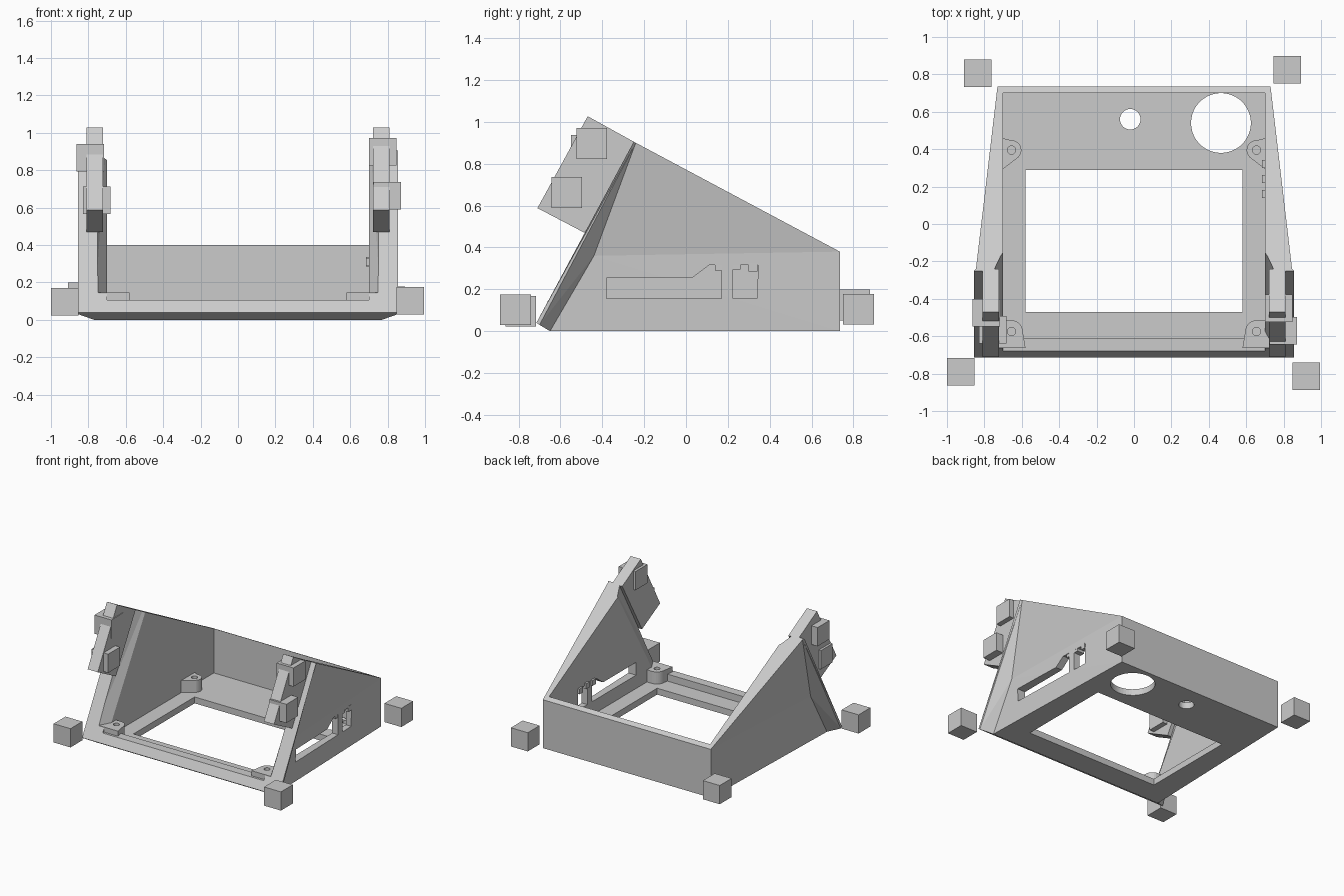
import bpy, bmesh, math
from mathutils import Vector, Matrix

if "Cube" in bpy.data.objects:
    bpy.data.objects.remove(bpy.data.objects["Cube"])

grey = bpy.data.materials.new("light grey")
grey.diffuse_color = (0.6, 0.6, 0.6, 1)
grey.use_nodes = True
grey.node_tree.nodes["Principled BSDF"].inputs["Base Color"].default_value = grey.diffuse_color

def finish(name, bm, cutter=False):
    bmesh.ops.recalc_face_normals(bm, faces=bm.faces)
    me = bpy.data.meshes.new(name)
    bm.to_mesh(me)
    bm.free()
    me.materials.append(grey)
    ob = bpy.data.objects.new(name, me)
    bpy.context.collection.objects.link(ob)
    ob.hide_render = cutter
    ob.hide_viewport = cutter
    return ob

def box(name, lo, hi, cutter=False):
    bm = bmesh.new()
    lo, hi = Vector(lo), Vector(hi)
    m = Matrix.Translation((lo + hi) / 2) @ Matrix.Diagonal((*(hi - lo), 1))
    bmesh.ops.create_cube(bm, size=1, matrix=m)
    return finish(name, bm, cutter)

def cube(name, c, s=0.147):
    return box(name, [v - s / 2 for v in c], [v + s / 2 for v in c])

def prism(name, pts, axis, a, b, cutter=False):
    """Extrude a 2D outline along x (outline in y,z) or z (outline in x,y)."""
    bm = bmesh.new()
    vs = [bm.verts.new((a, *p) if axis == 'x' else (*p, a)) for p in pts]
    f = bm.faces.new(vs)
    ext = bmesh.ops.extrude_face_region(bm, geom=[f])
    d = Vector((b - a, 0, 0)) if axis == 'x' else Vector((0, 0, b - a))
    bmesh.ops.translate(bm, vec=d, verts=[g for g in ext["geom"] if isinstance(g, bmesh.types.BMVert)])
    return finish(name, bm, cutter)

def circle(x, y, r, n=48):
    return [(x + r * math.cos(2 * math.pi * i / n), y + r * math.sin(2 * math.pi * i / n)) for i in range(n)]

def cut(ob, *cutters):
    for c in cutters:
        m = ob.modifiers.new("cut", 'BOOLEAN')
        m.operation, m.object, m.solver = 'DIFFERENCE', c, 'EXACT'

# Housing: solid wedge with side walls flaring out to a sloped front plate
half = [(0.73, 0.735, 0), (0.73, 0.735, 0.38), (0.845, -0.24, 0.90), (0.775, -0.44, 0.36),
        (0.77, -0.65, 0), (0.855, -0.70, 0.03), (0.855, -0.715, 0.04), (0.855, -0.25, 0.905)]
bm = bmesh.new()
R = [bm.verts.new(p) for p in half]
L = [bm.verts.new((-x, y, z)) for x, y, z in half]
for side in (R, L):
    for ids in ((0, 4, 3), (0, 3, 1), (1, 3, 2), (2, 3, 5), (3, 4, 5), (2, 5, 6), (2, 6, 7)):
        bm.faces.new([side[i] for i in ids])
for a, b in ((0, 4), (4, 5), (5, 6), (6, 7), (7, 2), (2, 1), (1, 0)):
    bm.faces.new((R[a], R[b], L[b], L[a]))
housing = finish("housing", bm)

# Hollow interior, front opening and its splayed sides
inner = box("interior_cutter", (-0.70, -0.61, 0.05), (0.70, 0.70, 2), True)
front = box("front_opening_cutter", (-0.70, -1.2, 0.105), (0.70, -0.3, 2), True)
bm = bmesh.new()
for s in (-1, 1):
    for x, y, z in ((0.76, -0.685, 0.14), (0.76, -0.16, 1.12), (0.70, -0.575, 0.14),
                    (0.70, -0.03, 1.06)):
        bm.verts.new((s * x, y, z))
bmesh.ops.convex_hull(bm, input=bm.verts)
splay = finish("splay_cutter", bm, True)

# Floor window, round floor holes and right wall slots
window = box("window_cutter", (-0.58, -0.47, -1), (0.58, 0.29, 0.3), True)
small = prism("small_hole_cutter", circle(-0.02, 0.56, 0.055), 'z', -1, 0.3, True)
large = prism("large_hole_cutter", circle(0.465, 0.54, 0.16), 'z', -1, 0.3, True)
slot = prism("long_slot_cutter", [(-0.38, 0.155), (0.17, 0.155), (0.17, 0.315), (0.11, 0.315),
                                  (0.03, 0.255), (-0.38, 0.255)], 'x', 0.6, 1.0, True)
slot2 = prism("short_slot_cutter", [(0.225, 0.155), (0.34, 0.155), (0.345, 0.315), (0.225, 0.315)],
              'x', 0.6, 1.0, True)
cut(housing, inner, front, splay, window, small, large, slot, slot2)

# Small blocks at the slot corners
for i, (y, z) in enumerate(((0.16, 0.31), (0.24, 0.315), (0.32, 0.305))):
    box(f"slot_block_{i}", (0.685, y - 0.021, z - 0.021), (0.748, y + 0.021, z + 0.021))

for s, side in ((-1, "left"), (1, "right")):
    # Screw bosses: rounded tabs joined to the side walls
    arc = [(0.655 + 0.053 * math.cos(t), 0.395 + 0.053 * math.sin(t))
           for t in [math.radians(90 + 15 * i) for i in range(10)]]
    rear = [(0.705, 0.46), (0.66, 0.448)] + arc[1:] + [(0.705, 0.29)]
    arc = [(0.655 + 0.06 * math.cos(t), -0.575 + 0.06 * math.sin(t))
           for t in [math.radians(90 + 15 * i) for i in range(7)]]
    fore = [(0.705, -0.515)] + arc + [(0.58, -0.662), (0.745, -0.662), (0.745, -0.575), (0.705, -0.53)]
    for name, pts, y in (("rear", rear, 0.395), ("front", fore, -0.575)):
        boss = prism(f"{name}_{side}_boss", [(s * px, py) for px, py in pts], 'z', 0.04, 0.145)
        hole = prism(f"{name}_{side}_boss_hole", circle(s * 0.655, y, 0.022, 24), 'z', 0.06, 0.3, True)
        cut(boss, hole)
    # Sloped bracket plate on the front edge of each wall
    prism(f"{side}_bracket", [(-0.47, 1.027), (-0.24, 0.90), (-0.485, 0.47), (-0.71, 0.588)],
          'x', s * 0.722, s * 0.81)

# Cubes on the brackets
cube("left_upper_cube", (-0.79, -0.475, 0.865))
cube("left_lower_cube", (-0.755, -0.565, 0.64))
cube("right_upper_cube", (0.775, -0.45, 0.897))
cube("right_lower_cube", (0.797, -0.57, 0.663))

# Free cubes around the corners
cube("rear_left_cube", (-0.835, 0.805, 0.125))
cube("rear_right_cube", (0.82, 0.825, 0.105))
cube("front_left_cube", (-0.925, -0.79, 0.095))
cube("front_right_cube", (0.922, -0.815, 0.102))
